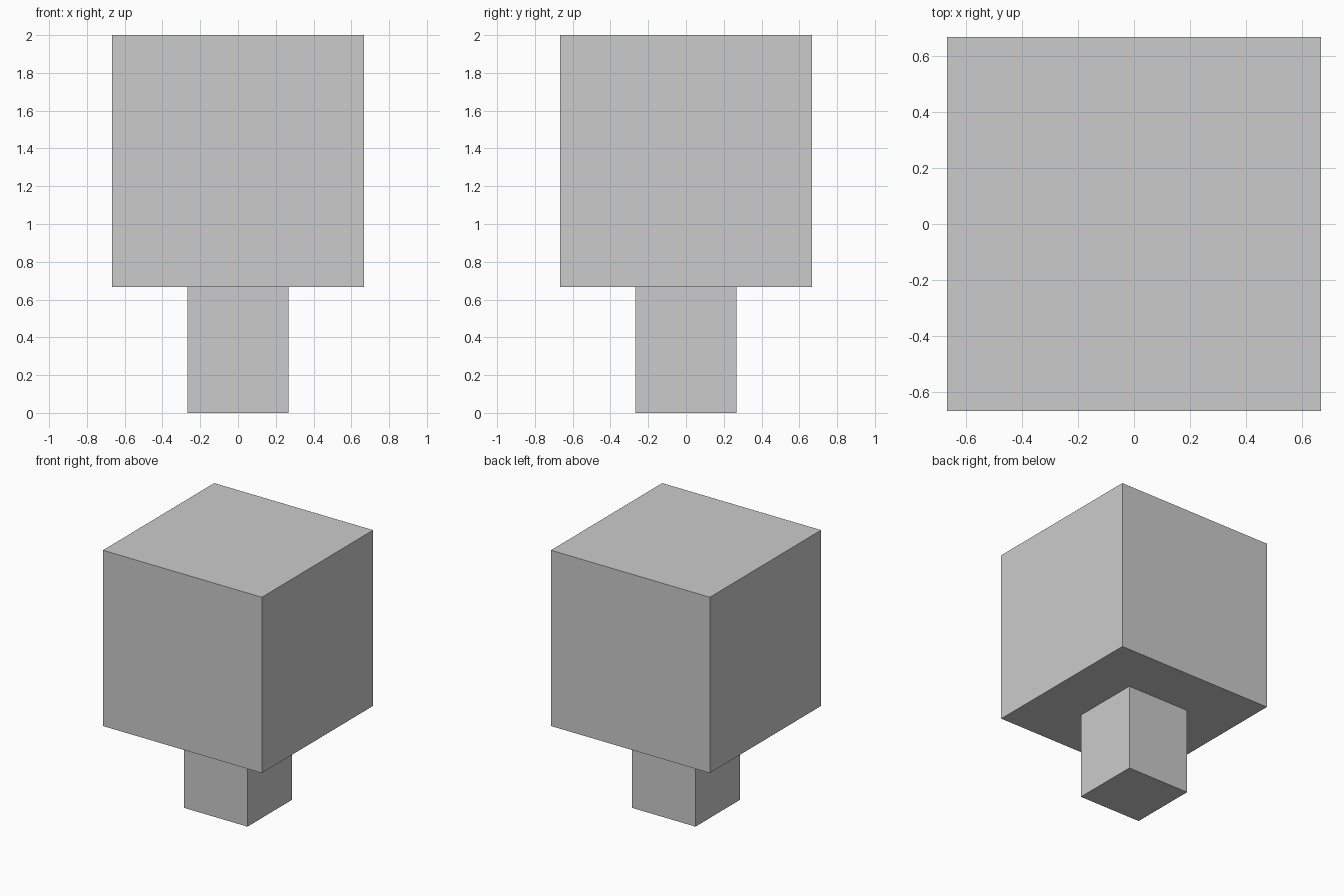
import bpy

if "Cube" in bpy.data.objects:
    bpy.data.objects.remove(bpy.data.objects["Cube"])

CROWN = 4 / 3      # edge length of the big cube
TRUNK_W = 0.533    # width of the square trunk
TRUNK_H = 2 / 3    # height of the trunk


def box(name, width, z0, z1):
    """Square box centred on the z axis, spanning z0 to z1."""
    bpy.ops.mesh.primitive_cube_add(size=1, location=(0, 0, (z0 + z1) / 2))
    obj = bpy.context.object
    obj.name = name
    obj.scale = (width, width, z1 - z0)
    bpy.ops.object.transform_apply(location=False, rotation=False, scale=True)
    return obj


# Square trunk standing on the ground
box("trunk", TRUNK_W, 0, TRUNK_H)

# Cubic crown resting on the trunk
box("crown", CROWN, TRUNK_H, TRUNK_H + CROWN)
